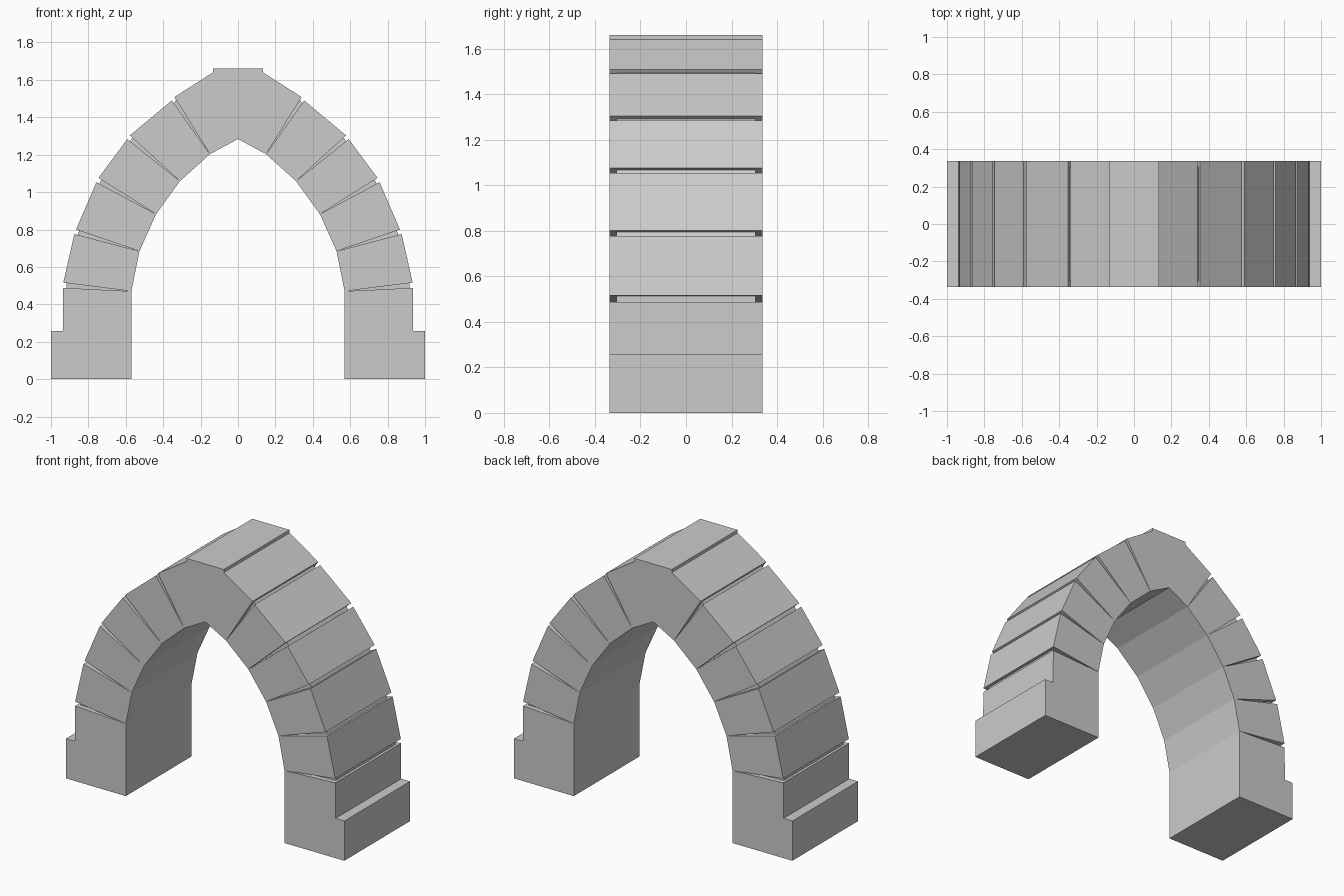
import bpy, bmesh

if "Cube" in bpy.data.objects:
    bpy.data.objects.remove(bpy.data.objects["Cube"])

DEPTH = 0.337        # half thickness of the arch
JOINT_DEPTH = 0.305  # half thickness of the recessed mortar


def prism(name, profile, half):
    """Extrude an (x, z) outline along y."""
    bm = bmesh.new()
    face = bm.faces.new([bm.verts.new((x, -half, z)) for x, z in profile])
    out = bmesh.ops.extrude_face_region(bm, geom=[face])
    verts = [g for g in out["geom"] if isinstance(g, bmesh.types.BMVert)]
    bmesh.ops.translate(bm, vec=(0, 2 * half, 0), verts=verts)
    bmesh.ops.recalc_face_normals(bm, faces=bm.faces)
    mesh = bpy.data.meshes.new(name)
    bm.to_mesh(mesh)
    bm.free()
    obj = bpy.data.objects.new(name, mesh)
    bpy.context.collection.objects.link(obj)


def inset(inner, outer, t=0.95):
    return tuple(a + (b - a) * t for a, b in zip(inner, outer))


# Joint lines from springing to keystone: inner point, outer below, outer above
joints = [
    ((0.57, 0.47), (0.935, 0.488), (0.934, 0.516)),
    ((0.527, 0.684), (0.875, 0.776), (0.866, 0.80)),
    ((0.438, 0.882), (0.757, 1.053), (0.746, 1.076)),
    ((0.31, 1.059), (0.592, 1.283), (0.578, 1.303)),
    ((0.15, 1.203), (0.354, 1.49), (0.34, 1.508)),
]

for side, s in (("left", -1), ("right", 1)):
    def flip(pts):
        return [(s * x, z) for x, z in pts]

    # Stepped foot
    inner, below, _ = joints[0]
    prism(f"{side}_foot", flip([(0.57, 0), (1, 0), (1, 0.258), (0.937, 0.258),
                                below, inner]), DEPTH)

    # Wedge stones
    for i in range(len(joints) - 1):
        a, b = joints[i], joints[i + 1]
        prism(f"{side}_arch_stone_{i + 1}", flip([a[0], a[2], b[1], b[0]]), DEPTH)

    # Recessed mortar in the joints
    for i, (p, lo, hi) in enumerate(joints):
        prism(f"{side}_mortar_{i + 1}", flip([p, inset(p, lo), inset(p, hi)]),
              JOINT_DEPTH)

# Keystone
half = [(0.134, 1.66), (0.134, 1.64), joints[-1][2], joints[-1][0]]
prism("keystone", half + [(0, 1.284)] + [(-x, z) for x, z in reversed(half)], DEPTH)
